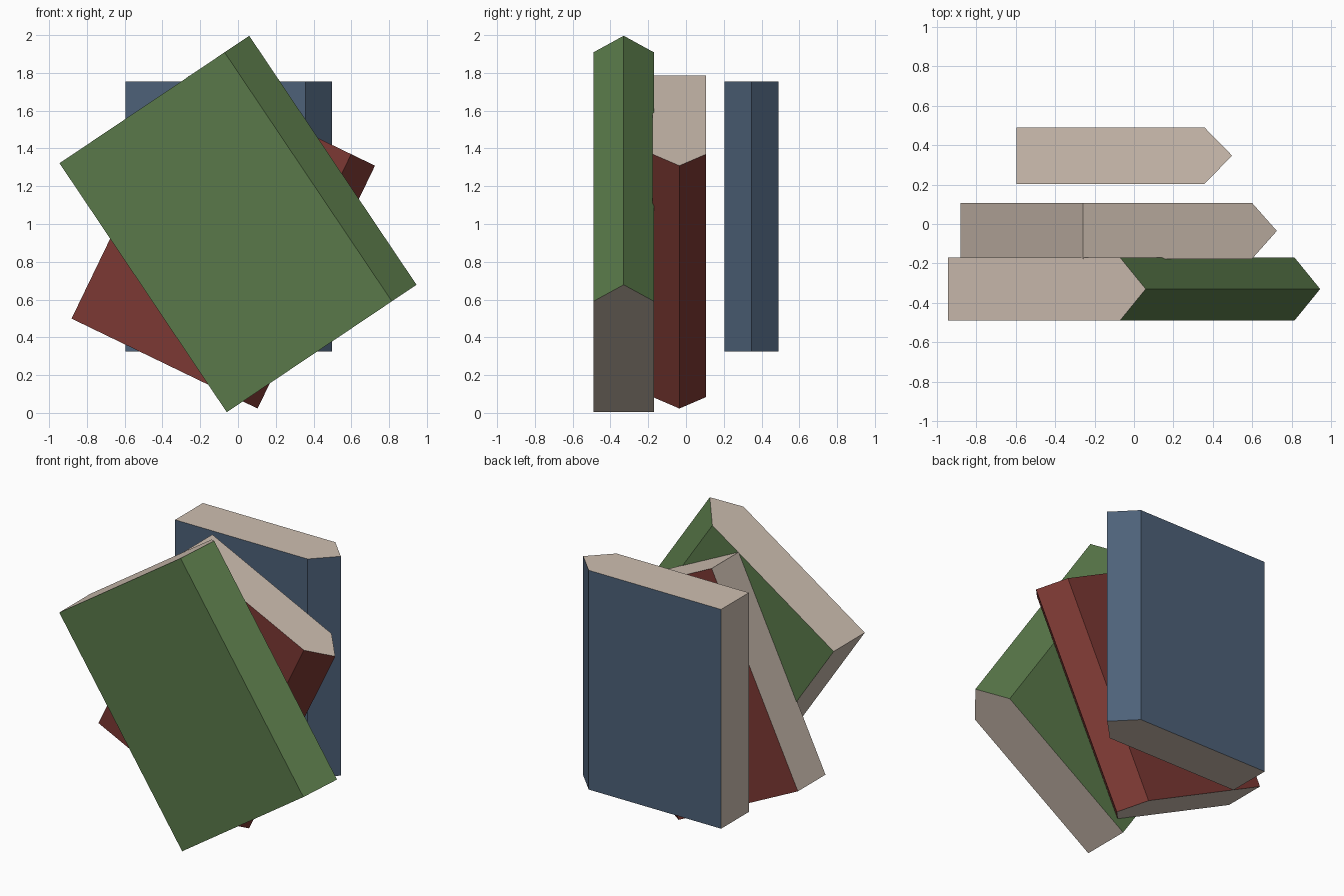
import bpy, bmesh
from math import radians

if "Cube" in bpy.data.objects:
    bpy.data.objects.remove(bpy.data.objects["Cube"])


def material(name, rgb):
    m = bpy.data.materials.new(name)
    m.diffuse_color = (*rgb, 1.0)
    m.use_nodes = True
    m.node_tree.nodes["Principled BSDF"].inputs["Base Color"].default_value = m.diffuse_color
    return m


pages = material("pages", (0.62, 0.52, 0.44))


def book(name, rgb, center, width, depth, height, spine, tilt):
    # Pentagonal outline seen from above: square page edge at left, pointed spine at right
    w, d = width / 2, depth / 2
    outline = [(-w, -d), (w - spine, -d), (w, 0), (w - spine, d), (-w, d)]
    bm = bmesh.new()
    base = bm.faces.new([bm.verts.new((x, y, -height / 2)) for x, y in outline])
    top = bmesh.ops.extrude_face_region(bm, geom=[base])["geom"]
    bmesh.ops.translate(bm, vec=(0, 0, height),
                        verts=[v for v in top if isinstance(v, bmesh.types.BMVert)])
    bmesh.ops.recalc_face_normals(bm, faces=bm.faces)
    # Cover on front, back and spine; pages on the top, bottom and left edges
    for f in bm.faces:
        f.material_index = 1 if abs(f.normal.z) > 0.5 or f.normal.x < -0.5 else 0
    mesh = bpy.data.meshes.new(name)
    bm.to_mesh(mesh)
    bm.free()
    mesh.materials.append(material(name + "_cover", rgb))
    mesh.materials.append(pages)
    obj = bpy.data.objects.new(name, mesh)
    obj.location = center
    obj.rotation_euler.y = radians(tilt)
    bpy.context.collection.objects.link(obj)


# Three floating books, front to back
book("green_book", (0.10, 0.19, 0.067), (0, -0.33, 1.0), 1.21, 0.32, 1.588, 0.157, -33.9)
book("red_book", (0.20, 0.04, 0.033), (-0.078, -0.035, 0.904), 1.094, 0.284, 1.428, 0.14, 25.8)
book("blue_book", (0.075, 0.12, 0.19), (-0.049, 0.347, 1.04), 1.094, 0.286, 1.428, 0.14, 0)
